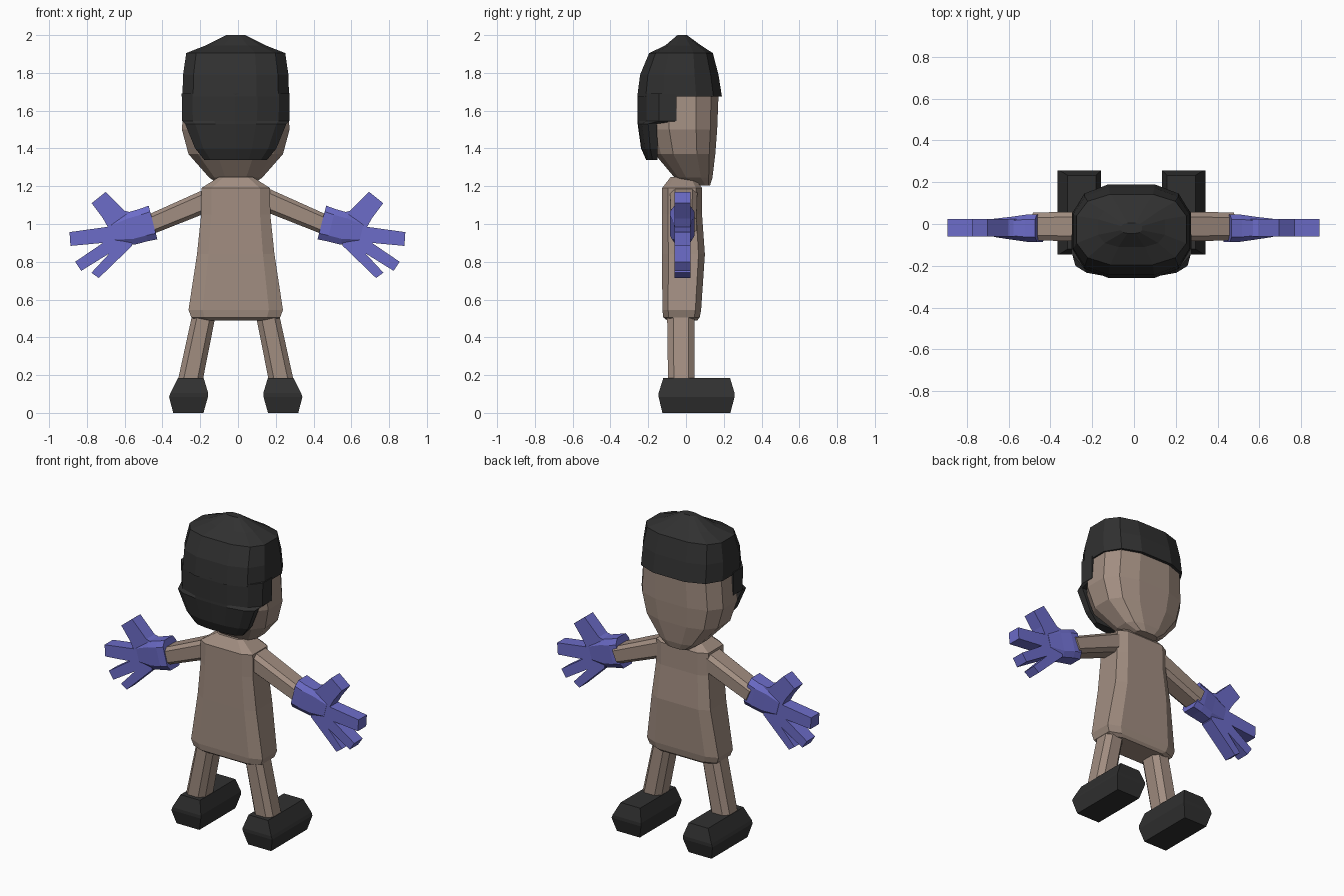
import bpy, bmesh, math
from mathutils import Vector

if "Cube" in bpy.data.objects:
    bpy.data.objects.remove(bpy.data.objects["Cube"])

CX = -0.012   # body mirror line
AX = -0.003   # arm mirror line


def material(name, rgb):
    m = bpy.data.materials.new(name)
    m.diffuse_color = (*rgb, 1)
    m.use_nodes = True
    m.node_tree.nodes["Principled BSDF"].inputs["Base Color"].default_value = m.diffuse_color
    return m


SKIN = material("skin", (0.36, 0.27, 0.22))
DARK = material("dark", (0.03, 0.03, 0.03))
BLUE = material("blue", (0.15, 0.15, 0.58))


def finish(name, bm, mat):
    bmesh.ops.recalc_face_normals(bm, faces=bm.faces)
    me = bpy.data.meshes.new(name)
    bm.to_mesh(me)
    bm.free()
    me.materials.append(mat)
    ob = bpy.data.objects.new(name, me)
    bpy.context.collection.objects.link(ob)
    return ob


def unit_ring(n, power):
    """Superellipse polygon scaled to fill -1..1 in both directions."""
    pts = []
    for i in range(n):
        a = 2 * math.pi * (i + 0.5) / n
        c, s = math.cos(a), math.sin(a)
        pts.append((math.copysign(abs(c) ** (2 / power), c),
                    math.copysign(abs(s) ** (2 / power), s)))
    mu = max(abs(p[0]) for p in pts)
    mv = max(abs(p[1]) for p in pts)
    return [(u / mu, v / mv) for u, v in pts]


def loft(name, sections, mat, n=8, power=4, across=(1, 0), flip=None, shape=None):
    """Skin sections (x, z, half width, back y, front y); flip mirrors about that x."""
    ring = shape or unit_ring(n, power)
    w = Vector(across).normalized()
    bm = bmesh.new()
    rings = []
    for x, z, hw, y0, y1 in sections:
        row = []
        for u, v in ring:
            px = x + u * hw * w.x
            if flip is not None:
                px = 2 * flip - px
            row.append(bm.verts.new((px, (y0 + y1) / 2 + v * (y1 - y0) / 2, z + u * hw * w.y)))
        rings.append(row)
    k = len(ring)
    for a, b in zip(rings, rings[1:]):
        for i in range(k):
            j = (i + 1) % k
            bm.faces.new((a[i], a[j], b[j], b[i]))
    bm.faces.new(rings[0])
    bm.faces.new(rings[-1])
    return finish(name, bm, mat)


# Tunic torso with sloped shoulders
loft("torso", [(CX, .49, .20, -.10, .06), (CX, .505, .235, -.12, .072),
               (CX, .545, .25, -.125, .08), (CX, .84, .205, -.127, .10),
               (CX, 1.05, .183, -.127, .085), (CX, 1.19, .182, -.127, .085),
               (CX, 1.25, .088, -.08, .04)], SKIN, power=5)

# Head, tapering to the chin (face looks toward +y)
loft("head", [(CX, 1.203, .075, .05, .127), (CX, 1.245, .14, -.06, .14),
              (CX, 1.37, .25, -.165, .155), (CX, 1.50, .285, -.20, .165),
              (CX, 1.68, .272, -.22, .172), (CX, 1.82, .25, -.20, .15)],
     SKIN, n=12, power=2.8)

# Hair cap over the crown and fringe
loft("hair_cap", [(CX, 1.675, .282, -.258, .19), (CX, 1.79, .279, -.243, .172),
                  (CX, 1.905, .262, -.195, .142), (CX, 1.945, .16, -.11, .08),
                  (CX, 2.0, .05, -.045, .005)], DARK, n=12, power=2.8)

# Hair at the back, D-shaped in plan and flat toward the face
d_shape = [(-1, 1), (-1, .1), (-.8, -.55), (-.4, -.93), (0, -1),
           (.4, -.93), (.8, -.55), (1, .1), (1, 1)]
loft("back_hair", [(CX, 1.338, .165, -.21, -.15), (CX, 1.40, .215, -.238, -.15),
                   (CX, 1.53, .268, -.256, -.155), (CX, 1.545, .284, -.257, -.05),
                   (CX, 1.69, .286, -.257, -.05)], DARK, shape=d_shape)

# Glove silhouette: thumb and three fingers
HAND = [(-.56, 1.06), (-.60, 1.07), (-.70, 1.17), (-.775, 1.11), (-.715, 1.03),
        (-.69, .985), (-.892, .957), (-.887, .884), (-.715, .90), (-.862, .80),
        (-.83, .752), (-.68, .845), (-.776, .742), (-.737, .714), (-.56, .885)]


def glove(name, flip):
    bm = bmesh.new()
    vs = [bm.verts.new((x if flip is None else 2 * flip - x, -.06, z)) for x, z in HAND]
    f = bm.faces.new(vs)
    ext = bmesh.ops.extrude_face_region(bm, geom=[f], use_keep_orig=True)
    top = [g for g in ext["geom"] if isinstance(g, bmesh.types.BMVert)]
    bmesh.ops.translate(bm, verts=top, vec=(0, .083, 0))
    return finish(name, bm, BLUE)


# Paired limbs
for side, body, arm in (("left", None, None), ("right", CX, AX)):
    loft(side + "_arm", [(-.15, 1.13, .06, -.085, .06), (-.47, .995, .052, -.078, .055)],
         SKIN, power=4, across=(.39, -.92), flip=arm)
    loft(side + "_cuff", [(-.45, 1.008, .092, -.085, .045), (-.50, .994, .088, -.085, .045),
                          (-.57, .975, .087, -.075, .035), (-.66, .955, .06, -.062, .025)],
         BLUE, power=4, across=(.25, -.97), flip=arm)
    glove(side + "_glove", arm)
    loft(side + "_leg", [(-.255, .16, .066, -.095, .045), (-.178, .53, .062, -.10, .045)],
         SKIN, power=3, flip=body)
    loft(side + "_shoe", [(-.263, 0, .08, -.125, .235), (-.262, .085, .103, -.145, .257),
                          (-.258, .105, .1, -.145, .257), (-.25, .185, .068, -.12, .233)],
         DARK, n=4, flip=body)
